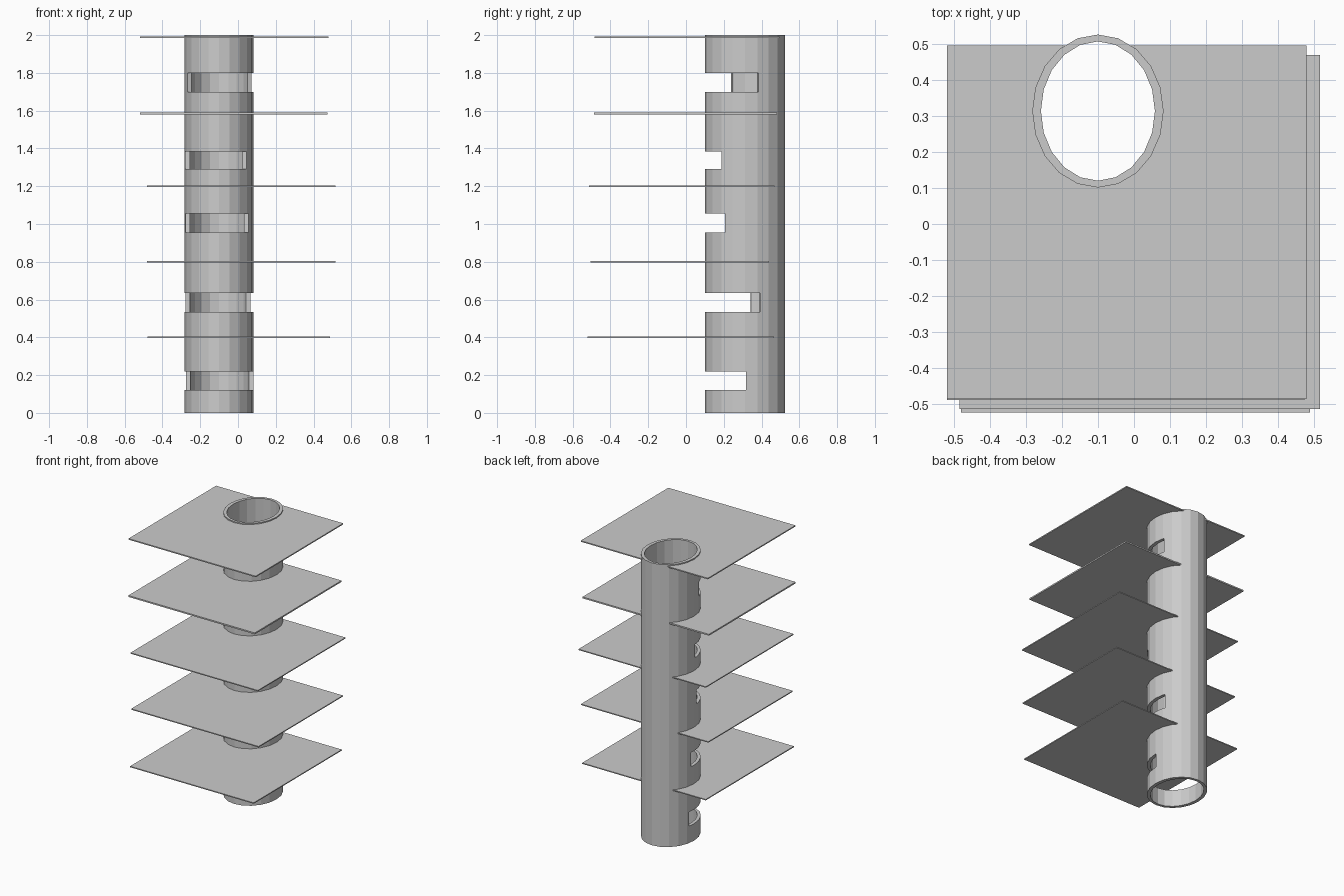
import bpy
import bmesh
import math

cube = bpy.data.objects.get("Cube")
if cube:
    bpy.data.objects.remove(cube, do_unlink=True)

grey = bpy.data.materials.new("plain grey")
grey.use_nodes = True
COLOUR = (0.6, 0.6, 0.6, 1)
grey.diffuse_color = COLOUR
grey.node_tree.nodes["Principled BSDF"].inputs["Base Color"].default_value = COLOUR

CENTRE_X, CENTRE_Y = -0.10, 0.313
SIDES = 20


def prism(name, outline, z0, z1):
    """Extrude a flat outline from z0 to z1."""
    bm = bmesh.new()
    face = bm.faces.new([bm.verts.new((x, y, z0)) for x, y in outline])
    top = bmesh.ops.extrude_face_region(bm, geom=[face])["geom"]
    bmesh.ops.translate(bm, vec=(0, 0, z1 - z0),
                        verts=[v for v in top if isinstance(v, bmesh.types.BMVert)])
    bmesh.ops.recalc_face_normals(bm, faces=bm.faces)
    mesh = bpy.data.meshes.new(name)
    bm.to_mesh(mesh)
    bm.free()
    mesh.materials.append(grey)
    obj = bpy.data.objects.new(name, mesh)
    bpy.context.collection.objects.link(obj)
    return obj


def ellipse(rx, ry):
    angles = [math.tau * i / SIDES for i in range(SIDES)]
    return [(CENTRE_X + rx * math.cos(a), CENTRE_Y + ry * math.sin(a)) for a in angles]


def cut(obj, cutter):
    """Subtract the cutter from the object and discard it."""
    mod = obj.modifiers.new("cut", "BOOLEAN")
    mod.operation = "DIFFERENCE"
    mod.solver = "EXACT"
    mod.object = cutter
    bpy.context.view_layer.objects.active = obj
    bpy.ops.object.modifier_apply(modifier=mod.name)
    bpy.data.objects.remove(cutter, do_unlink=True)


# Hollow oval shaft
shaft = prism("shaft", ellipse(0.182, 0.212), 0, 2)
cut(shaft, prism("bore", ellipse(0.158, 0.193), -0.1, 2.1))

# Doorways in the shaft: bottom, top, depth at -x side, depth at +x side
doorways = [
    (0.12, 0.22, 0.36, 0.318),
    (0.535, 0.635, 0.34, 0.395),
    (0.955, 1.055, 0.28, 0.20),
    (1.29, 1.385, 0.30, 0.175),
    (1.70, 1.80, 0.232, 0.388),
]
for z0, z1, y_left, y_right in doorways:
    outline = [(-0.4, 0), (0.2, 0), (0.08, y_right), (-0.28, y_left)]
    slope = (y_right - y_left) / 0.36
    outline[2:] = [(0.2, y_right + slope * 0.12), (-0.4, y_left - slope * 0.12)]
    cut(shaft, prism("doorway", outline, z0, z1))

# Thin floors, opened around the shaft: x range, y range, mid height, thickness
floors = [
    (-0.48, 0.488, -0.522, 0.465, 0.40, 0.007),
    (-0.483, 0.515, -0.505, 0.44, 0.80, 0.007),
    (-0.483, 0.515, -0.513, 0.468, 1.20, 0.007),
    (-0.518, 0.473, -0.488, 0.483, 1.585, 0.01),
    (-0.518, 0.478, -0.485, 0.495, 1.988, 0.008),
]
for number, (x0, x1, y0, y1, z, thick) in enumerate(floors, 1):
    corners = [(x0, y0), (x1, y0), (x1, y1), (x0, y1)]
    floor = prism(f"floor_{number}", corners, z - thick / 2, z + thick / 2)
    cut(floor, prism("opening", ellipse(0.17, 0.202), z - 0.1, z + 0.1))
